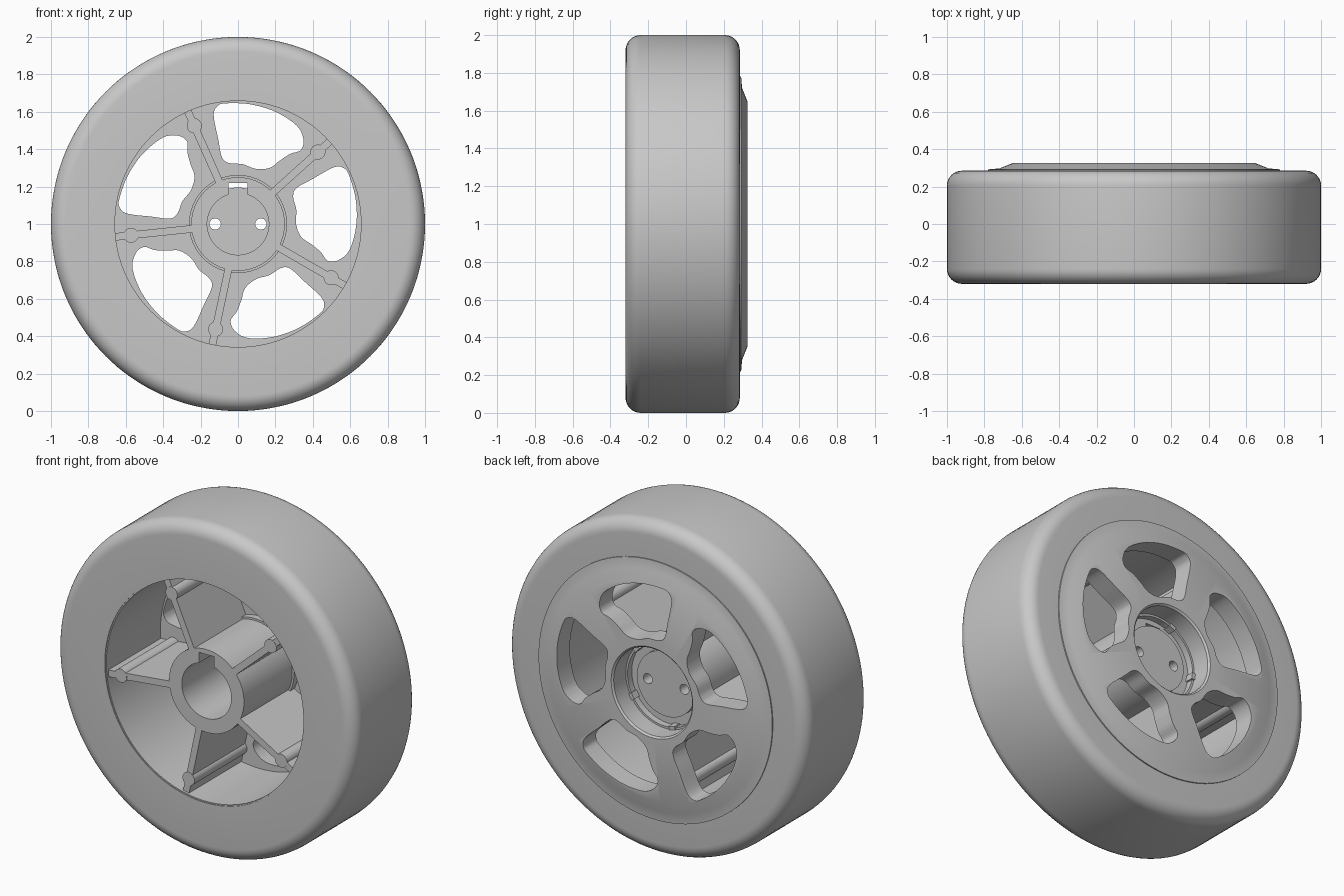
import bpy, bmesh
from math import sin, cos, pi, radians
from mathutils import Vector, Matrix

cube = bpy.data.objects.get("Cube")
if cube:
    bpy.data.objects.remove(cube, do_unlink=True)

grey = bpy.data.materials.new("plain grey")
grey.use_nodes = True
colour = (0.58, 0.58, 0.58, 1)
grey.diffuse_color = colour
for node in grey.node_tree.nodes:
    if node.type == 'BSDF_PRINCIPLED':
        node.inputs["Base Color"].default_value = colour


def finish(name, bm):
    bmesh.ops.recalc_face_normals(bm, faces=bm.faces)
    mesh = bpy.data.meshes.new(name)
    bm.to_mesh(mesh)
    bm.free()
    mesh.materials.append(grey)
    obj = bpy.data.objects.new(name, mesh)
    bpy.context.collection.objects.link(obj)
    return obj


def lathe(name, profile, steps=144):
    """Turn a closed (radius, y) profile around the axle."""
    bm = bmesh.new()
    rings = [[bm.verts.new((r * cos(a), y, 1 + r * sin(a))) for r, y in profile]
             for a in (2 * pi * i / steps for i in range(steps))]
    n = len(profile)
    for i in range(steps):
        a, b = rings[i], rings[(i + 1) % steps]
        for j in range(n):
            k = (j + 1) % n
            bm.faces.new((a[j], a[k], b[k], b[j]))
    return finish(name, bm)


def prism(name, outline, front, back, turn=0):
    """Extrude an (x, z) outline along y, turned about the axle."""
    bm = bmesh.new()
    face = bm.faces.new([bm.verts.new((x, front, z)) for x, z in outline])
    ext = bmesh.ops.extrude_face_region(bm, geom=[face])
    moved = [v for v in ext["geom"] if isinstance(v, bmesh.types.BMVert)]
    bmesh.ops.translate(bm, verts=moved, vec=(0, back - front, 0))
    place = Matrix.Translation((0, 0, 1)) @ Matrix.Rotation(-turn, 4, 'Y')
    bmesh.ops.transform(bm, matrix=place, verts=bm.verts)
    return finish(name, bm)


def circle(x, z, r, steps=32):
    return [(x + r * cos(2 * pi * i / steps), z + r * sin(2 * pi * i / steps))
            for i in range(steps)]


def smooth_loop(points, cuts=5):
    """Catmull-Rom curve through a closed loop of points."""
    p = [Vector(q) for q in points]
    n, out = len(p), []
    for i in range(n):
        a, b, c, d = p[i - 1], p[i], p[(i + 1) % n], p[(i + 2) % n]
        for s in range(cuts):
            t = s / cuts
            q = 0.5 * (2 * b + (c - a) * t + (2 * a - 5 * b + 4 * c - d) * t * t
                       + (3 * b - a - 3 * c + d) * t ** 3)
            out.append((q.x, q.y))
    return out


def cut(obj, cutters):
    for c in cutters:
        mod = obj.modifiers.new("cut", 'BOOLEAN')
        mod.object, mod.operation, mod.solver = c, 'DIFFERENCE', 'EXACT'
    bpy.context.view_layer.update()
    graph = bpy.context.evaluated_depsgraph_get()
    mesh = bpy.data.meshes.new_from_object(obj.evaluated_get(graph))
    obj.modifiers.clear()
    obj.data = mesh
    for c in cutters:
        bpy.data.objects.remove(c, do_unlink=True)


# Tyre with rounded shoulders
FRONT, BACK, FILLET = -0.32, 0.285, 0.08
corner = [i * pi / 16 for i in range(9)]
shoulders = [(1 - FILLET + FILLET * sin(a), FRONT + FILLET - FILLET * cos(a)) for a in corner]
shoulders += [(1 - FILLET + FILLET * cos(a), BACK - FILLET + FILLET * sin(a)) for a in corner]
tyre = lathe("tyre", [(0.665, FRONT)] + shoulders + [(0.665, BACK)])

# Rim: sleeve, back plate, hub tube and rear recess in one turned section
rim = lathe("rim", [
    (0.67, -0.315), (0.658, -0.315), (0.658, 0.2), (0.25, 0.2), (0.25, -0.3),
    (0.165, -0.3), (0.165, 0.16), (0.262, 0.16), (0.262, 0.315), (0.272, 0.325),
    (0.65, 0.325), (0.72, 0.297), (0.78, 0.292), (0.78, 0.28), (0.67, 0.28)])

# Five rounded windows and the keyway
window = smooth_loop([
    (-0.13, 0.58), (-0.11, 0.63), (-0.065, 0.645), (0.065, 0.64), (0.2, 0.6),
    (0.315, 0.525), (0.35, 0.45), (0.335, 0.395), (0.28, 0.375), (0.225, 0.34),
    (0.17, 0.3), (0.095, 0.295), (0.025, 0.32), (-0.045, 0.325), (-0.085, 0.355),
    (-0.105, 0.45)])
cutters = [prism("window_cutter", window, 0.1, 0.4, radians(72 * i)) for i in range(5)]
keyway = [(-0.05, 0.1), (0.05, 0.1), (0.05, 0.22), (-0.05, 0.22)]
cutters.append(prism("keyway_cutter", keyway, -0.4, 0.25))
cut(rim, cutters)

# Hub plug with two through holes
plug = prism("hub_plug", circle(0, 0, 0.195, 96), 0.08, 0.19)
cut(plug, [prism("hole_cutter", circle(s * 0.122, 0, 0.03), 0, 0.3) for s in (-1, 1)])

# Ribs with a round boss near the rim
for i in range(5):
    turn = radians(42 + 72 * i)
    bar = [(0.24, -0.02), (0.662, -0.02), (0.662, 0.02), (0.24, 0.02)]
    prism(f"rib_{i + 1}", bar, -0.3, 0.21, turn)
    prism(f"rib_boss_{i + 1}", circle(0.575, 0, 0.04), -0.301, 0.21, turn)

# Smooth shading with sharp edges kept
bpy.ops.object.select_all(action='DESELECT')
for obj in bpy.context.collection.objects:
    if obj.type == 'MESH' and grey.name in obj.data.materials:
        obj.select_set(True)
        bpy.context.view_layer.objects.active = obj
bpy.ops.object.shade_smooth_by_angle(angle=radians(25))
